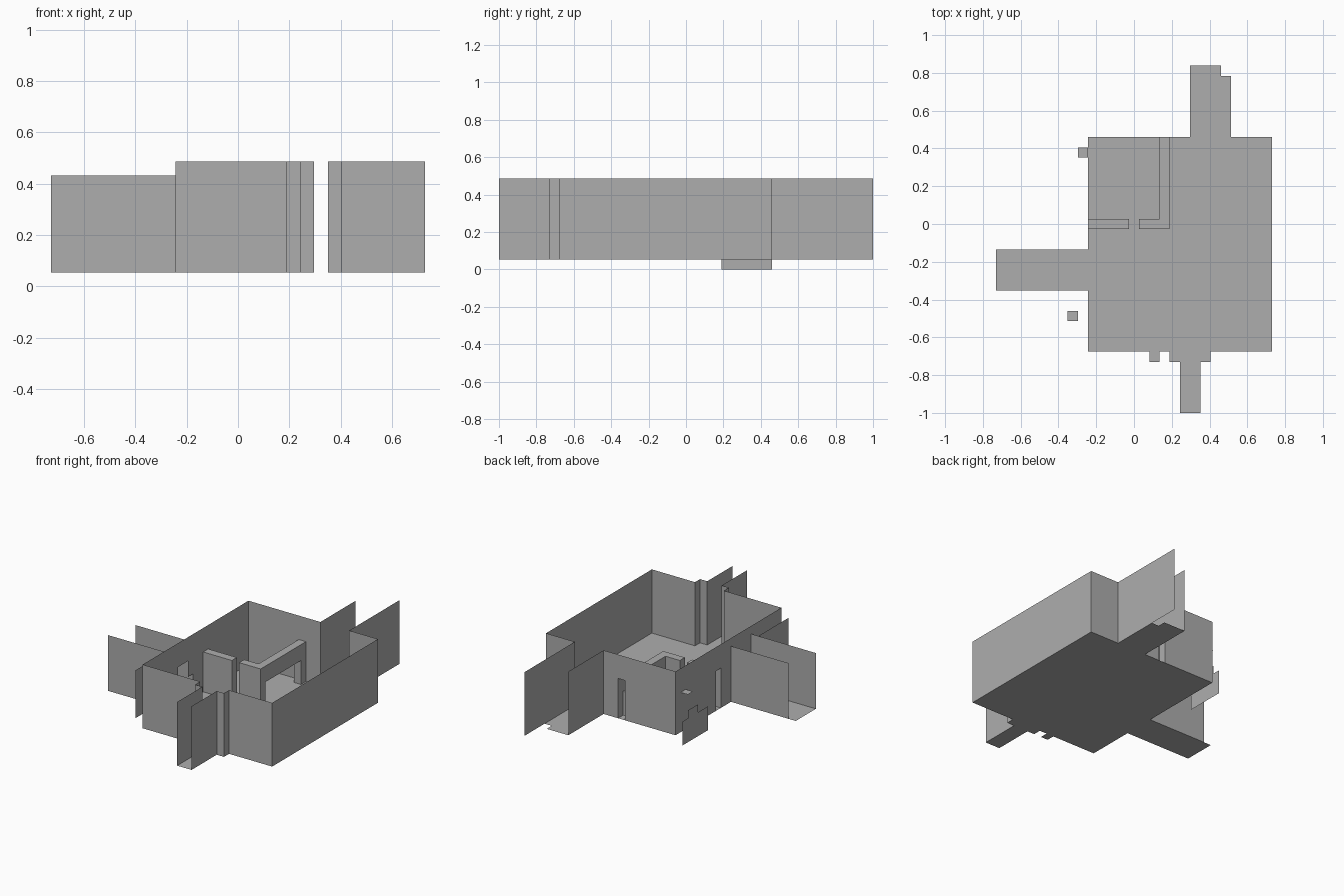
import bpy, bmesh, math
from mathutils import Vector

if "Cube" in bpy.data.objects:
    bpy.data.objects.remove(bpy.data.objects["Cube"])

U = 2 / 37                      # one block of the building grid
grey = bpy.data.materials.new("plain grey")
grey.diffuse_color = (0.42, 0.42, 0.42, 1)
grey.use_nodes = True
grey.node_tree.nodes["Principled BSDF"].inputs["Base Color"].default_value = grey.diffuse_color


def make(name, quads):
    """Object from grid quads, merged into large flat faces."""
    bm = bmesh.new()
    for q in quads:
        bm.faces.new([bm.verts.new(((x - 13.5) * U, (y - 18.5) * U, z * U)) for x, y, z in q])
    bmesh.ops.remove_doubles(bm, verts=bm.verts, dist=1e-4)
    bmesh.ops.recalc_face_normals(bm, faces=bm.faces)
    bmesh.ops.dissolve_limit(bm, angle_limit=0.02, verts=bm.verts, edges=bm.edges)
    me = bpy.data.meshes.new(name)
    bm.to_mesh(me)
    bm.free()
    me.materials.append(grey)
    ob = bpy.data.objects.new(name, me)
    bpy.context.collection.objects.link(ob)


def quad(axis, at, a, b):
    """Unit square perpendicular to an axis."""
    out = []
    for i, j in ((0, 0), (1, 0), (1, 1), (0, 1)):
        p = [a + i, b + j]
        p.insert(axis, at)
        out.append(p)
    return out


def cells(rects):
    return {(a, b) for a0, a1, b0, b1 in rects for a in range(a0, a1) for b in range(b0, b1)}


def sheet(name, axis, at, adds, holes=()):
    """Flat panel made of rectangles (a0, a1, b0, b1) minus hole rectangles."""
    make(name, [quad(axis, at, a, b) for a, b in sorted(cells(adds) - cells(holes))])


# floor of room, corridors and small alcoves
sheet("floor", 2, 1, [(9, 27, 6, 27), (18, 20, 0, 5), (17, 21, 5, 6), (15, 16, 5, 6),
                      (0, 9, 12, 16), (19, 22, 27, 34), (22, 23, 27, 33)])

# outer walls of the main room
sheet("east_wall", 0, 27, [(6, 27, 1, 9)])
sheet("west_wall", 0, 9, [(6, 27, 1, 9)],
      [(13, 15, 1, 6), (12, 13, 1, 5), (15, 16, 1, 4), (18, 19, 1, 6)])
sheet("north_wall", 1, 27, [(9, 19, 1, 9), (23, 27, 1, 9)], [(16, 17, 1, 6)])
sheet("south_wall", 1, 6, [(9, 17, 1, 9), (21, 27, 1, 9)])

# south entrance: stepped jambs and passage walls
for side, outer, inner in (("west", 17, 18), ("east", 21, 20)):
    sheet("south_jamb_" + side, 0, outer, [(5, 6, 1, 9)])
    sheet("south_step_" + side, 1, 5, [(min(outer, inner), max(outer, inner), 1, 9)])
    sheet("south_passage_wall_" + side, 0, inner, [(0, 5, 1, 9)])

# north passage walls
sheet("north_passage_wall_west", 0, 19, [(27, 34, 1, 9)])
sheet("north_passage_wall_east", 0, 23, [(27, 37, 1, 9)])

# west passage walls
sheet("west_passage_wall_south", 1, 12, [(0, 9, 1, 8)])
sheet("west_passage_wall_north", 1, 16, [(1, 9, 1, 8)])

# loose facing panels and ledges outside the west wall
sheet("ragged_panel", 0, 8, [(22, 27, 0, 3), (24, 26, 3, 4)])
sheet("ragged_ledge", 2, 6, [(8, 9, 25, 26)])
sheet("south_west_panel", 0, 8, [(6, 12, 2, 8)])
sheet("south_west_ledge", 2, 5, [(7, 8, 9, 10)])


def partition(name, boxes, opening=None):
    """Hollow block wall, left open at the floor and where it meets outer walls."""
    def fill(box):
        x0, x1, y0, y1, z0, z1 = box
        return {(x, y, z) for x in range(x0, x1) for y in range(y0, y1) for z in range(z0, z1)}
    solid = set().union(*[fill(b) for b in boxes])
    if opening:
        solid -= fill(opening)
    quads = []
    for c in sorted(solid):
        for axis in range(3):
            for step in (0, 1):
                n = list(c)
                n[axis] += 2 * step - 1
                if tuple(n) in solid or n[0] < 9 or n[1] > 26 or n[2] < 1:
                    continue
                a, b = [c[i] for i in range(3) if i != axis]
                quads.append(quad(axis, c[axis] + step, a, b))
    make(name, quads)


# low inner walls around the corner room
partition("inner_wall_west", [(9, 13, 18, 19, 1, 6)])
partition("inner_wall_east", [(14, 17, 18, 19, 1, 6), (16, 17, 19, 27, 1, 6)],
          (16, 17, 19, 26, 1, 4))
